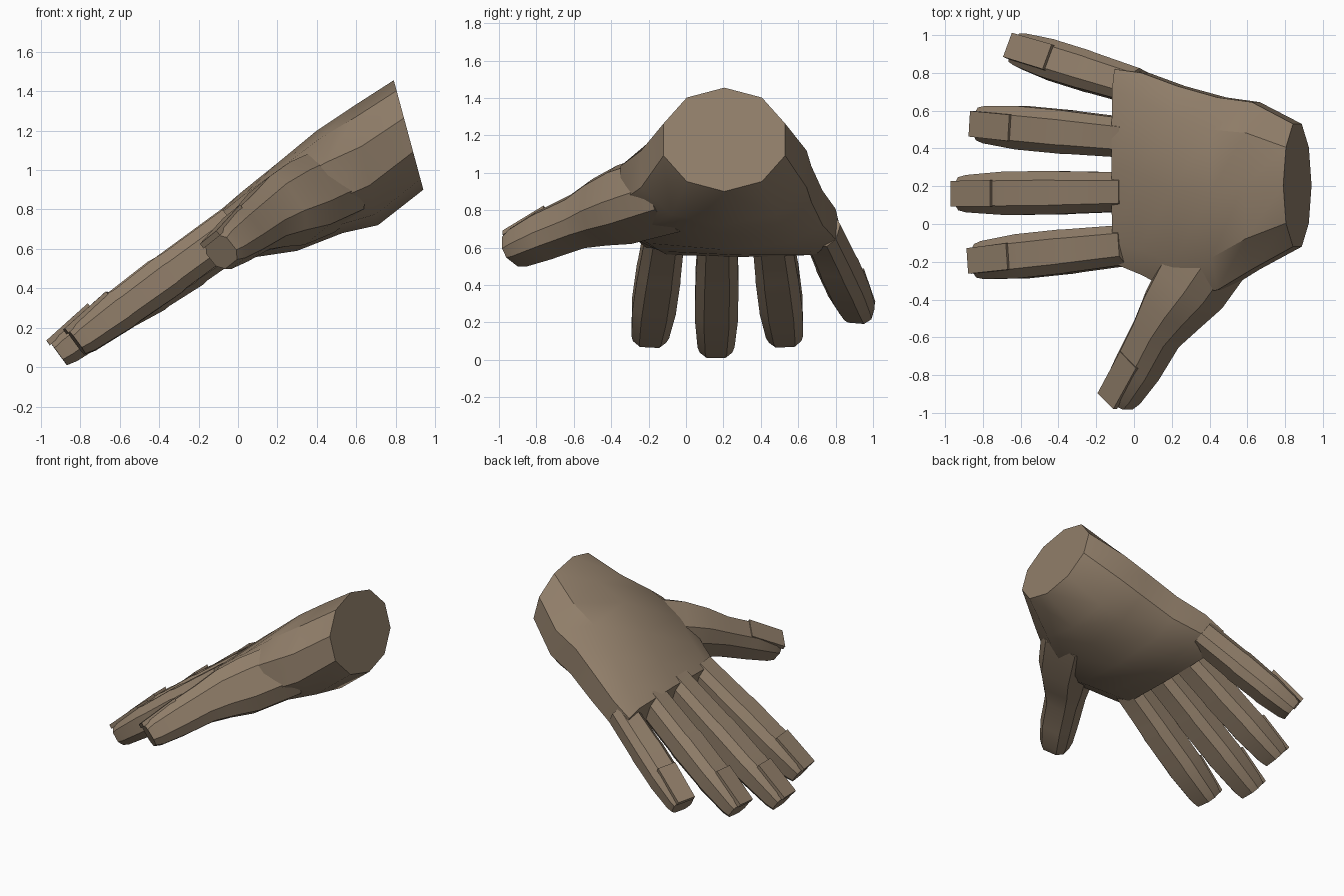
import bpy, bmesh, math
from mathutils import Vector

cube = bpy.data.objects.get("Cube")
if cube:
    bpy.data.objects.remove(cube, do_unlink=True)

skin = bpy.data.materials.new("brown_skin")
skin.use_nodes = True
skin.diffuse_color = (0.28, 0.208, 0.142, 1)
skin.node_tree.nodes["Principled BSDF"].inputs["Base Color"].default_value = skin.diffuse_color


def loft(name, rings, angle=25):
    """Skin a series of equal point rings and cap both ends."""
    bm = bmesh.new()
    loops = [[bm.verts.new(p) for p in ring] for ring in rings]
    n = len(loops[0])
    for a, b in zip(loops, loops[1:]):
        for i in range(n):
            j = (i + 1) % n
            bm.faces.new((a[i], a[j], b[j], b[i]))
    bm.faces.new(loops[0])
    bm.faces.new(loops[-1])
    bmesh.ops.recalc_face_normals(bm, faces=bm.faces)
    mesh = bpy.data.meshes.new(name)
    bm.to_mesh(mesh)
    bm.free()
    mesh.materials.append(skin)
    obj = bpy.data.objects.new(name, mesh)
    bpy.context.collection.objects.link(obj)
    bpy.ops.object.select_all(action='DESELECT')
    obj.select_set(True)
    bpy.context.view_layer.objects.active = obj
    bpy.ops.object.shade_smooth_by_angle(angle=math.radians(angle))


def power(v, p):
    return math.copysign(abs(v) ** p, v)


# Palm: ten-sided sections from wrist to knuckles
# top (x, z), bottom (x, z), thumb-side y, little-finger-side y, roundness
SECTIONS = [
    ((0.79, 1.455), (0.94, 0.90), -0.12, 0.53, 1.0),
    ((0.58, 1.32), (0.71, 0.72), -0.24, 0.645, 0.95),
    ((0.40, 1.20), (0.53, 0.68), -0.35, 0.67, 0.85),
    ((0.20, 1.035), (0.30, 0.59), -0.37, 0.73, 0.75),
    ((0.02, 0.89), (0.10, 0.56), -0.27, 0.80, 0.6),
    ((-0.12, 0.77), (-0.05, 0.55), -0.21, 0.82, 0.5),
]
rings = []
for (tx, tz), (bx, bz), y0, y1, p in SECTIONS:
    ring = []
    for k in range(10):
        a = math.radians(90 + 36 * k)
        h = power(math.sin(a), p)
        w = power(math.cos(a), p) / math.cos(math.radians(18)) ** p
        f = (h + 1) / 2
        ring.append((bx + (tx - bx) * f, (y0 + y1) / 2 + w * (y1 - y0) / 2,
                     bz + (tz - bz) * f))
    rings.append(ring)
loft("palm", rings, 30)

OCTAGON = [(1, 0.5), (0.58, 1), (-0.58, 1), (-1, 0.5),
           (-1, -0.5), (-0.58, -1), (0.58, -1), (1, -0.5)]
SQUARE = [(1, 1), (-1, 1), (-1, -1), (1, -1)]


def frame(direction, hint):
    t = direction.normalized()
    side = t.cross(Vector(hint)).normalized()
    return t, side, side.cross(t)


def digit(name, stations, hint):
    """Octagonal tube through (centre, half width, half thickness) plus a nail plate."""
    rings = []
    last = len(stations) - 1
    for i, (c, w, h) in enumerate(stations):
        step = stations[min(i + 1, last)][0] - stations[max(i - 1, 0)][0]
        t, s, n = frame(step, hint)
        rings.append([c + s * u * w + n * v * h for u, v in OCTAGON])
    loft(name, rings)

    # Nail resting on the last joint
    tip, w, h = stations[-1]
    t, s, n = frame(tip - stations[-2][0], hint)
    nail = []
    for back, half in ((0.27, 0.07), (-0.01, 0.068)):
        lift = h + 0.005 + back * 0.1
        c = tip - t * back + n * lift
        nail.append([c + s * u * half + n * v * 0.015 for u, v in SQUARE])
    loft(name + "_nail", nail)


# Fingers: name, root, tip, half width, up direction
UP = (-0.62, 0, 0.78)
FINGERS = [
    ("index_finger", (-0.02, -0.11, 0.71), (-0.82, -0.195, 0.125), 0.117, UP),
    ("middle_finger", (-0.02, 0.17, 0.72), (-0.91, 0.16, 0.068), 0.115, UP),
    ("ring_finger", (-0.02, 0.455, 0.71), (-0.81, 0.53, 0.125), 0.115, UP),
    ("little_finger", (0.02, 0.725, 0.69), (-0.62, 0.925, 0.25), 0.105, (-0.5, 0.25, 0.8)),
]
# Position along the finger, width factor, thickness factor
PROFILE = [(0, 0.9, 0.95), (0.38, 0.98, 0.95), (0.42, 1, 1), (0.68, 1, 0.92),
           (0.72, 1, 0.95), (0.95, 0.86, 0.78), (1, 0.76, 0.66)]
for name, root, tip, width, hint in FINGERS:
    a, b = Vector(root), Vector(tip)
    digit(name, [(a.lerp(b, f), width * w, width * 0.95 * h) for f, w, h in PROFILE], hint)

# Thumb with its fleshy base
THUMB = [
    (0.46, -0.08, 0.90, 0.20, 0.19),
    (0.30, -0.33, 0.83, 0.18, 0.19),
    (0.20, -0.46, 0.79, 0.15, 0.165),
    (0.12, -0.58, 0.74, 0.12, 0.135),
    (0.02, -0.76, 0.665, 0.115, 0.12),
    (-0.06, -0.89, 0.605, 0.10, 0.10),
    (-0.085, -0.93, 0.585, 0.085, 0.08),
]
digit("thumb", [(Vector((x, y, z)), w, h) for x, y, z, w, h in THUMB], UP)
